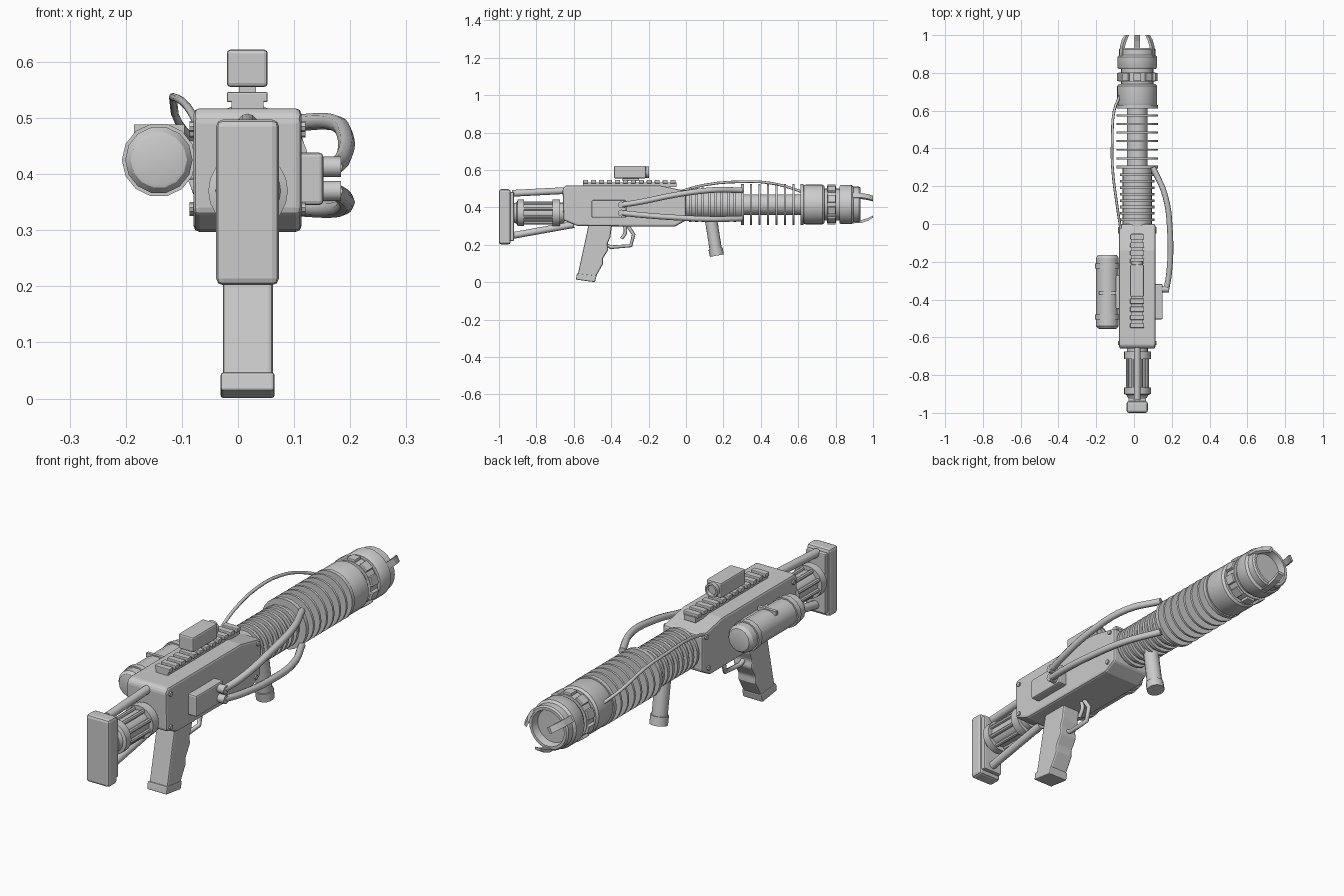
import bpy, bmesh, math
from mathutils import Vector, Matrix

AX, AZ = 0.017, 0.415          # barrel axis
REC_L, REC_R = -0.079, 0.113   # receiver sides


def finish(name, bm, bevel=0.0, smooth=True, segs=2):
    bmesh.ops.recalc_face_normals(bm, faces=bm.faces)
    me = bpy.data.meshes.new(name)
    bm.to_mesh(me)
    bm.free()
    if smooth:
        for p in me.polygons:
            p.use_smooth = True
        me.set_sharp_from_angle(angle=math.radians(32))
    ob = bpy.data.objects.new(name, me)
    bpy.context.collection.objects.link(ob)
    if bevel:
        m = ob.modifiers.new("bevel", 'BEVEL')
        m.width, m.segments, m.limit_method = bevel, segs, 'ANGLE'
    return ob


def box(name, x, y, z, bevel=0.0):
    bm = bmesh.new()
    bmesh.ops.create_cube(bm, size=1)
    for v in bm.verts:
        v.co = [(a[0] + a[1]) / 2 + c * (a[1] - a[0]) for c, a in zip(v.co, (x, y, z))]
    return finish(name, bm, bevel, False)


def prism(name, pts, x0, x1, bevel=0.0):
    """Side profile (y, z) pulled across x."""
    bm = bmesh.new()
    f = bm.faces.new([bm.verts.new((x0, y, z)) for y, z in pts])
    r = bmesh.ops.extrude_face_region(bm, geom=[f])
    for v in r['geom']:
        if isinstance(v, bmesh.types.BMVert):
            v.co.x = x1
    return finish(name, bm, bevel, False)


def lathe(name, prof, x=AX, z=AZ, sides=24):
    """Profile (y, radius) spun round a y-parallel axis, ends capped."""
    bm = bmesh.new()
    loops = []
    for y, r in prof:
        loops.append([bm.verts.new((x + r * math.cos(t), y, z + r * math.sin(t)))
                      for t in (2 * math.pi * i / sides for i in range(sides))])
    for a, b in zip(loops, loops[1:]):
        for i in range(sides):
            j = (i + 1) % sides
            bm.faces.new((a[i], a[j], b[j], b[i]))
    bm.faces.new(loops[0])
    bm.faces.new(loops[-1])
    return finish(name, bm)


def rod(name, a, b, r, sides=12, r2=None):
    a, b = Vector(a), Vector(b)
    bm = bmesh.new()
    mat = Matrix.Translation((a + b) / 2) @ (b - a).to_track_quat('Z', 'Y').to_matrix().to_4x4()
    bmesh.ops.create_cone(bm, cap_ends=True, segments=sides, radius1=r,
                          radius2=r if r2 is None else r2, depth=(b - a).length, matrix=mat)
    return finish(name, bm)


def tube(name, pts, r, kind='BEZIER', res=5):
    cu = bpy.data.curves.new(name, 'CURVE')
    cu.dimensions, cu.bevel_depth, cu.bevel_resolution = '3D', r, 2
    cu.resolution_u, cu.use_fill_caps = res, True
    s = cu.splines.new(kind)
    if kind == 'BEZIER':
        s.bezier_points.add(len(pts) - 1)
        for p, c in zip(s.bezier_points, pts):
            p.co = c
            p.handle_left_type = p.handle_right_type = 'AUTO'
    else:
        s.points.add(len(pts) - 1)
        for p, c in zip(s.points, pts):
            p.co = (*c, 1)
    ob = bpy.data.objects.new(name, cu)
    bpy.context.collection.objects.link(ob)
    return ob


# Shoulder stock: pad, backing plate and two struts
box("stock_pad", (-0.039, 0.073), (-1.0, -0.938), (0.202, 0.497), 0.012)
box("stock_plate", (-0.03, 0.064), (-0.945, -0.92), (0.22, 0.482), 0.005)
rod("stock_upper_strut", (AX, -0.93, 0.475), (AX, -0.6, 0.492), 0.018)
rod("stock_lower_strut", (AX, -0.94, 0.247), (AX, -0.6, 0.308), 0.018)

# Rear power cell with caged rods
cell = [(-0.92, 0.05), (-0.905, 0.058), (-0.90, 0.071), (-0.865, 0.071), (-0.865, 0.052),
        (-0.715, 0.052), (-0.715, 0.071), (-0.675, 0.071), (-0.675, 0.055), (-0.65, 0.055)]
lathe("rear_cell", cell, 0.018, 0.37, 20)
for i in range(8):
    t = math.pi * (i + 0.5) / 4
    x, z = 0.018 + 0.057 * math.cos(t), 0.37 + 0.057 * math.sin(t)
    rod("rear_cell_rod", (x, -0.87, z), (x, -0.71, z), 0.009, 8)

# Receiver body with corner bolts
prism("receiver", [(-0.66, 0.50), (-0.645, 0.517), (-0.14, 0.517), (0.0, 0.488), (0.0, 0.33),
                   (-0.06, 0.297), (-0.58, 0.30), (-0.655, 0.33)], REC_L, REC_R, 0.01)
for x, d in ((REC_L, -1), (REC_R, 1)):
    for y, z in ((-0.63, 0.485), (-0.63, 0.34), (-0.025, 0.475), (-0.04, 0.335)):
        rod("receiver_bolt", (x - d * 0.005, y, z), (x + d * 0.007, y, z), 0.01, 8)

# Top rail with cross teeth, and the sight floating above it
box("rail", (-0.012, 0.045), (-0.55, -0.05), (0.51, 0.533))
for i in range(12):
    y = -0.55 + i * 0.0425
    box("rail_tooth", (-0.02, 0.053), (y, y + 0.027), (0.528, 0.546), 0.003)
box("sight", (-0.02, 0.053), (-0.385, -0.215), (0.555, 0.622), 0.007)
lathe("sight_lens", [(-0.225, 0.03), (-0.197, 0.03), (-0.197, 0.023), (-0.208, 0.02)], AX, 0.588, 16)
box("sight_mount", (0.002, 0.032), (-0.34, -0.25), (0.54, 0.56))

# Pistol grip, base cap, trigger and guard
prism("pistol_grip", [(-0.52, 0.31), (-0.58, 0.035), (-0.485, 0.025), (-0.445, 0.095), (-0.445, 0.125),
                      (-0.415, 0.175), (-0.42, 0.205), (-0.405, 0.24), (-0.395, 0.31)],
      -0.027, 0.062, 0.008)
prism("grip_base", [(-0.583, 0.047), (-0.589, 0.014), (-0.487, 0.0), (-0.478, 0.035)],
      -0.031, 0.065, 0.005)
tube("trigger_guard", [(AX, -0.43, 0.20), (AX, -0.40, 0.187), (AX, -0.295, 0.195), (AX, -0.28, 0.255),
                       (AX, -0.31, 0.30)], 0.01, 'POLY')
tube("trigger", [(AX, -0.33, 0.31), (AX, -0.325, 0.265), (AX, -0.345, 0.232)], 0.009)

# Front hand grip
rod("front_grip", (AX, 0.13, 0.36), (AX, 0.162, 0.155), 0.033, 16)
rod("front_grip_cap", (AX, 0.158, 0.18), (AX, 0.165, 0.142), 0.038, 16)

# Ribbed rear barrel jacket
jacket = [(-0.02, 0.077)]
for i in range(8):
    y = 0.015 + i * 0.034
    jacket += [(y, 0.077), (y, 0.092), (y + 0.014, 0.092), (y + 0.014, 0.077)]
lathe("barrel_jacket", jacket + [(0.30, 0.077)])

# Barrel core with thin cooling fins
lathe("barrel_core", [(0.28, 0.055), (0.65, 0.055)])
for i in range(8):
    y, w = 0.302 + i * 0.0455, 0.009 if i in (0, 7) else 0.005
    lathe("cooling_fin", [(y - w, 0.05), (y - w, 0.109), (y + w, 0.109), (y + w, 0.05)])

# Muzzle: collars, blocked ring and recessed mouth
lathe("muzzle", [(0.62, 0.09), (0.63, 0.103), (0.64, 0.106), (0.73, 0.106), (0.74, 0.098), (0.74, 0.085),
                 (0.755, 0.085), (0.755, 0.098), (0.803, 0.098), (0.803, 0.085), (0.82, 0.085),
                 (0.82, 0.099), (0.83, 0.105), (0.885, 0.105), (0.895, 0.096), (0.925, 0.096),
                 (0.932, 0.09), (0.932, 0.078), (0.90, 0.072), (0.90, 0.05)], sides=28)
for i in range(10):
    b = box("muzzle_block", (-0.02, 0.02), (0.757, 0.80), (0.092, 0.108), 0.003)
    b.location = (AX, 0, AZ)
    b.rotation_euler.y = 2 * math.pi * i / 10

# Three inward-curving prongs
for a in (60, 180, 300):
    p = prism("muzzle_prong", [(0.88, 0.085), (0.88, 0.101), (0.94, 0.098), (0.975, 0.086), (1.0, 0.070),
                               (1.0, 0.058), (0.97, 0.073), (0.935, 0.084)], -0.014, 0.014)
    p.location = (AX, 0, AZ)
    p.rotation_euler.y = math.radians(a)

# Left gas tank with bands and mount
lathe("side_tank", [(-0.555, 0.044), (-0.553, 0.05), (-0.54, 0.06), (-0.505, 0.06), (-0.505, 0.066),
                    (-0.48, 0.066), (-0.48, 0.06), (-0.235, 0.06), (-0.235, 0.066), (-0.21, 0.066),
                    (-0.21, 0.06), (-0.18, 0.06), (-0.165, 0.05), (-0.163, 0.044)], -0.141, 0.425, 14)
box("tank_mount", (-0.10, -0.07), (-0.45, -0.27), (0.39, 0.46), 0.005)
box("tank_clip", (-0.185, -0.095), (-0.372, -0.358), (0.47, 0.488))

# Right connector box, ports and the two thick hoses
box("connector_box", (0.10, 0.152), (-0.505, -0.318), (0.345, 0.438), 0.007)
for s, pz in ((1, 0.413), (-1, 0.37)):
    rod("hose_port", (0.145, -0.345, pz), (0.184, -0.345, pz), 0.018, 12)
    rise = [0, 0.015, 0.055, 0.08, 0.078] if s > 0 else [0, -0.01, -0.025, -0.033, -0.03]
    ys = [(0.172, -0.345), (0.187, -0.25), (0.191, -0.05), (0.165, 0.15), (0.10, 0.30)]
    tube("hose", [(x, y, pz + r) for (x, y), r in zip(ys, rise)], 0.015)

# Thin cable along the upper left of the barrel
tube("thin_cable", [(-0.07, -0.03, 0.485), (-0.09, 0.1, 0.52), (-0.114, 0.3, 0.537), (-0.115, 0.45, 0.53),
                    (-0.105, 0.6, 0.49), (-0.075, 0.68, 0.455)], 0.007, res=3)
